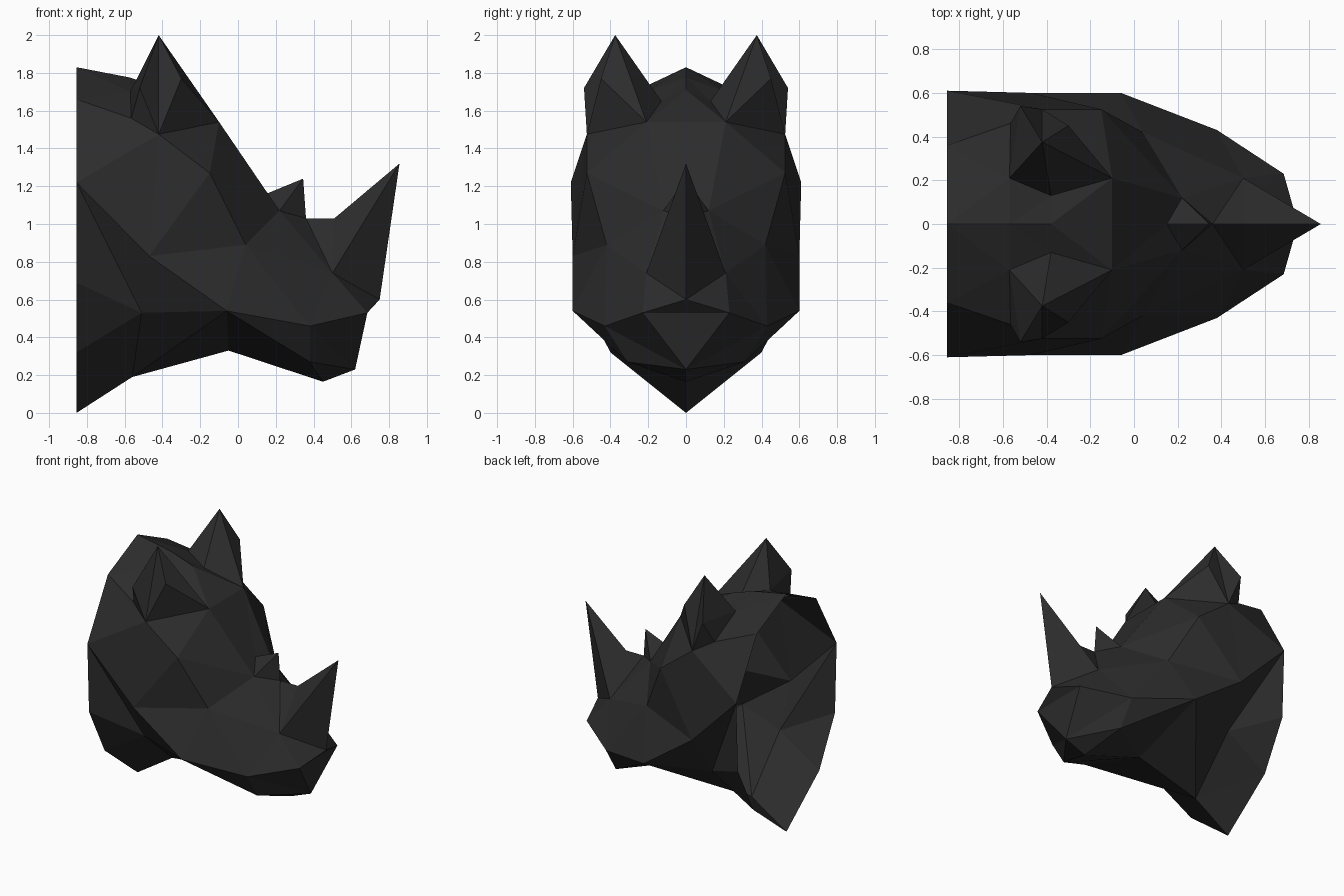
import bpy, bmesh

if "Cube" in bpy.data.objects:
    bpy.data.objects.remove(bpy.data.objects["Cube"])

skin = bpy.data.materials.new("charcoal")
skin.diffuse_color = (0.025, 0.025, 0.025, 1)
skin.use_nodes = True
skin.node_tree.nodes["Principled BSDF"].inputs["Base Color"].default_value = skin.diffuse_color

# Landmarks of one half of the head, mirrored later across y = 0
BACK = -0.855
P = {
    # open neck rim, crown to throat
    'a': (BACK, 0, 1.83), 'b': (BACK, .36, 1.66), 'c': (BACK, .61, 1.22),
    'd': (BACK, .59, .69), 'e': (BACK, .40, .32), 'f': (BACK, 0, 0),
    # centre line, crown to nose
    'g': (-.57, 0, 1.775), 'k': (-.38, 0, 1.71), 'm': (-.1, 0, 1.54),
    'p': (.15, 0, 1.16), 'q': (.36, 0, 1.03), 'r': (.51, 0, 1.03),
    'n': (.75, 0, .6), 'v': (.685, 0, .53),
    # centre line, lip to throat
    'l': (.62, 0, .23), 's': (.45, 0, .165), 't': (-.05, 0, .33), 'w': (-.56, 0, .19),
    # ear
    'T': (-.42, .375, 2), 'O': (-.52, .54, 1.72), 'B': (-.42, .525, 1.475),
    'F': (-.1, .21, 1.54), 'I': (-.57, .21, 1.70), 'C': (-.3, .45, 1.77),
    'D': (-.565, .46, 1.56), 'J': (-.38, .13, 1.65),
    # brow, cheek, jaw and muzzle
    'V': (-.15, .525, 1.27), 'P': (-.47, .6, .83), 'W': (.04, .42, .89),
    'L': (-.51, .41, .53), 'Q': (-.06, .6, .54), 'R': (.38, .43, .46),
    'G': (.38, .31, .27), 'U': (.685, .23, .53),
    # horn bases and tips
    'H': (.22, .12, 1.07), 'Y': (.5, .21, .74), 'X': (.345, 0, 1.24), 'Z': (.855, 0, 1.32),
}


def half_part(name, faces):
    """Build facets from landmark letters and mirror them to the other side."""
    bm = bmesh.new()
    made = {}
    for face in faces.split():
        for key in face:
            if key not in made:
                made[key] = bm.verts.new(P[key])
        bm.faces.new([made[key] for key in face])
    bmesh.ops.recalc_face_normals(bm, faces=bm.faces[:])
    # the outermost facet decides which way is out
    far = max(bm.faces, key=lambda f: f.calc_center_median().y)
    if far.normal.y < 0:
        bmesh.ops.reverse_faces(bm, faces=bm.faces[:])
    me = bpy.data.meshes.new(name)
    bm.to_mesh(me)
    bm.free()
    me.materials.append(skin)
    ob = bpy.data.objects.new(name, me)
    bpy.context.collection.objects.link(ob)
    mod = ob.modifiers.new("mirror", 'MIRROR')
    mod.use_axis = (False, True, False)
    mod.merge_threshold = 0.001
    return ob


crown = "abI agI bDI bBD bcB gIJ gJk kJF kFm "
brow = "mFp FpH BFV FVH VHW BcP BPV VPW "
cheek = "cdL deL cLP PLQ PQW "
muzzle = "HWY qHY qrY WQR WRY YRU YUn nUv Uvl RUl RlG QRG "
underside = "Gls Gst GQt Qtw QLw Lwe ewf"
half_part("head", crown + brow + cheek + muzzle + underside)

# Ears: outer facets, hollow front, inner and back facets
half_part("ears", "TOB TBC CBF TCF TFJ TJI TIO IOD ODB")

# Horns: open-based pyramids seated on the muzzle
half_part("rear_horn", "XpH XHq")
half_part("front_horn", "ZrY ZYn")
